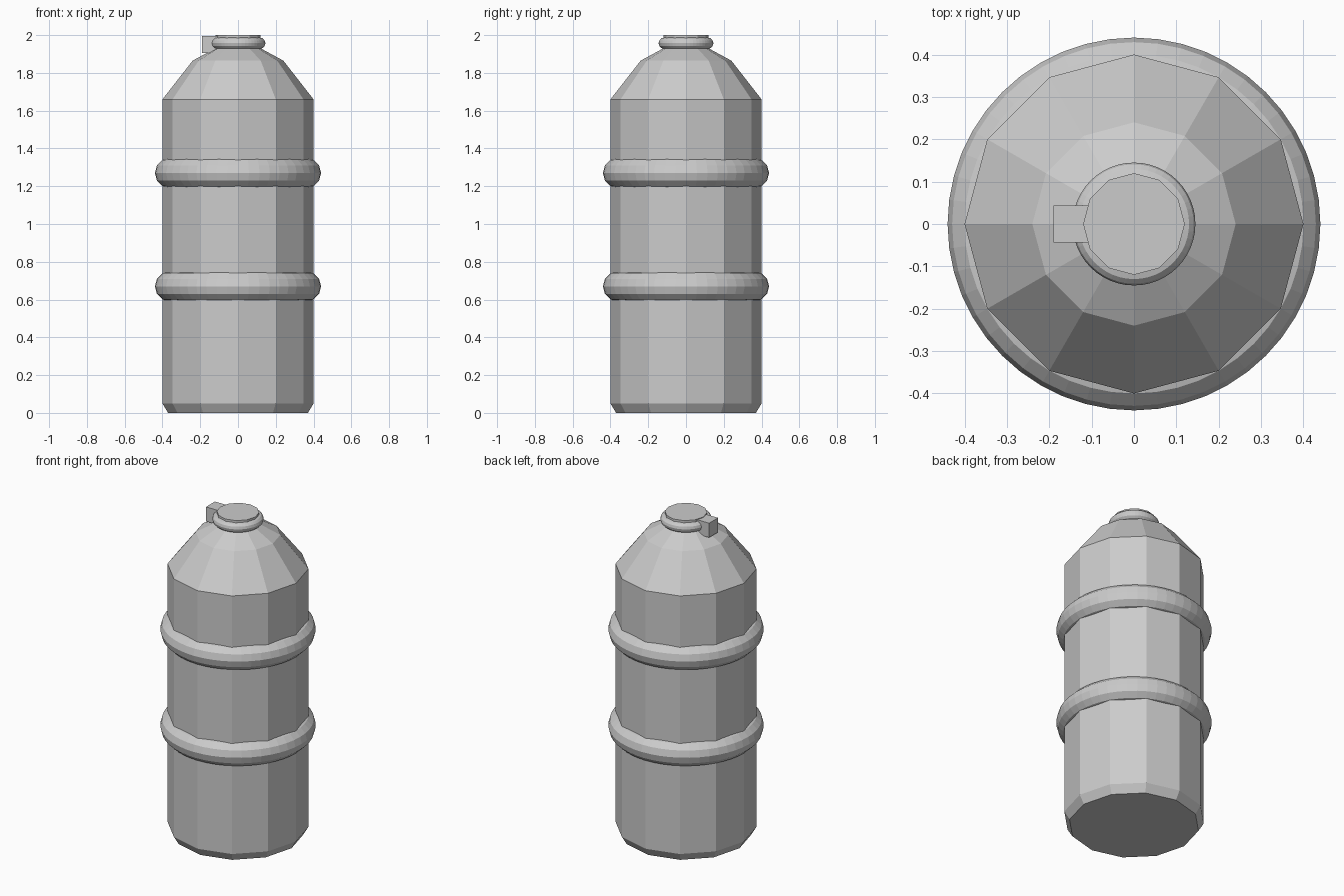
import bpy, bmesh
from math import pi, cos, sin

if "Cube" in bpy.data.objects:
    bpy.data.objects.remove(bpy.data.objects["Cube"])


def lathe(name, profile, sides):
    """Spin (radius, z) points round z and cap both ends."""
    bm = bmesh.new()
    rings = [[bm.verts.new((r * cos(2 * pi * i / sides), r * sin(2 * pi * i / sides), z))
              for i in range(sides)] for r, z in profile]
    for a, b in zip(rings, rings[1:]):
        for i in range(sides):
            j = (i + 1) % sides
            bm.faces.new((a[i], a[j], b[j], b[i]))
    bm.faces.new(rings[0][::-1])
    bm.faces.new(rings[-1])
    mesh = bpy.data.meshes.new(name)
    bm.to_mesh(mesh)
    bm.free()
    obj = bpy.data.objects.new(name, mesh)
    bpy.context.collection.objects.link(obj)
    return obj


def ring(name, z, major, minor):
    bpy.ops.mesh.primitive_torus_add(location=(0, 0, z), major_radius=major, minor_radius=minor,
                                     major_segments=48, minor_segments=12)
    bpy.context.object.name = name


# Tank body with chamfered base and sloped shoulder
lathe("tank_body", [(0.37, 0), (0.40, 0.05), (0.40, 1.66), (0.24, 1.865), (0.12, 1.93)], 12)

# Neck cap
lathe("neck_cap", [(0.12, 1.90), (0.12, 2.0)], 12)

# Bumper rings round the body and a small collar round the neck
ring("lower_ring", 0.67, 0.36, 0.08)
ring("upper_ring", 1.27, 0.36, 0.08)
ring("neck_collar", 1.957, 0.115, 0.03)

# Valve block on the left of the neck
bpy.ops.mesh.primitive_cube_add(size=1, location=(-0.135, 0, 1.951))
valve = bpy.context.object
valve.name = "valve_block"
valve.scale = (0.11, 0.088, 0.09)
